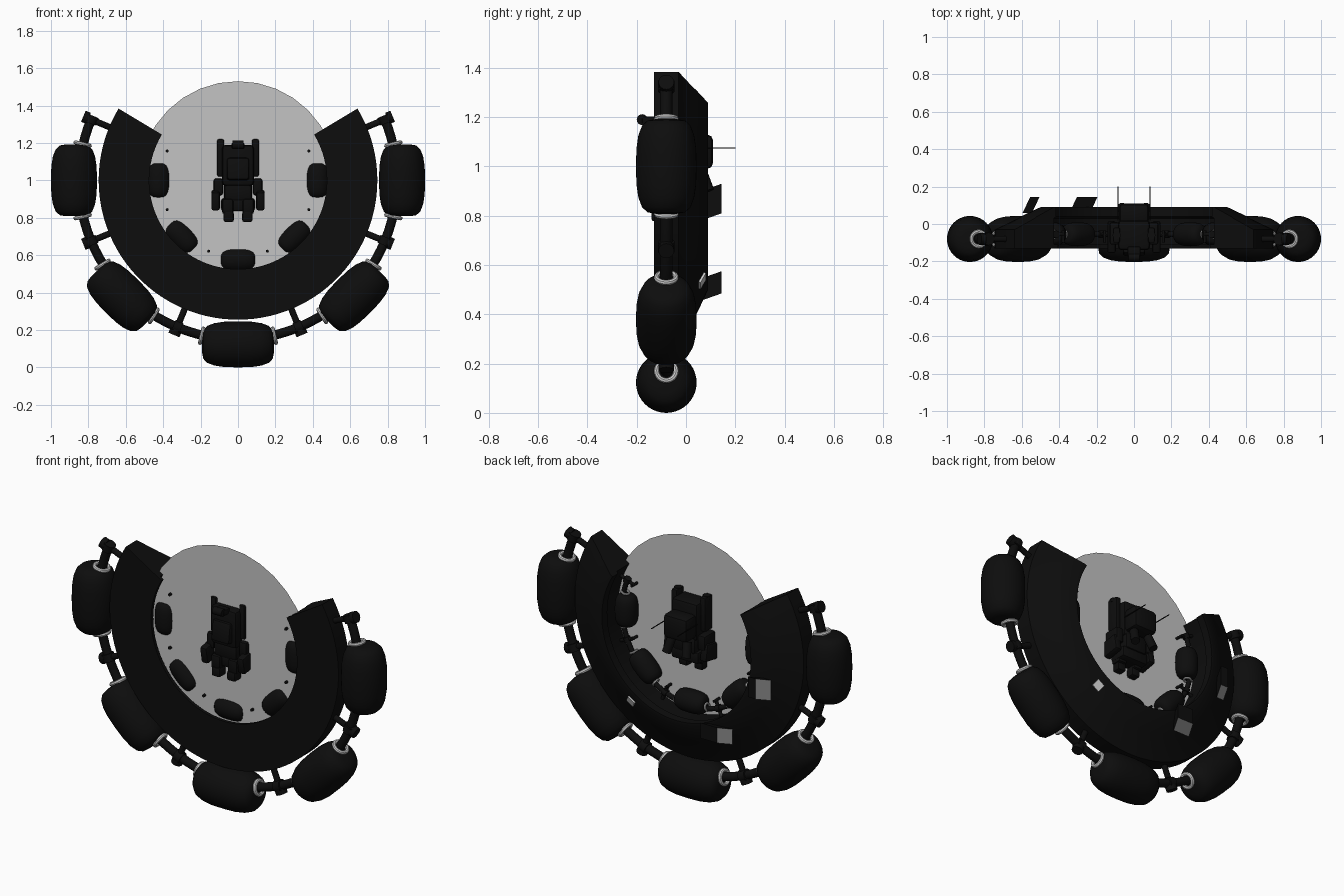
import bpy, bmesh, math
from math import cos, sin, radians, pi
from mathutils import Matrix, Vector

if "Cube" in bpy.data.objects:
    bpy.data.objects.remove(bpy.data.objects["Cube"], do_unlink=True)

CENTER = 1.0        # height of the ring's axis
POD_Y = -0.08       # depth of the outer rail
INNER_Y = -0.055    # depth of the inner rail


def material(name, value):
    m = bpy.data.materials.new(name)
    m.use_nodes = True
    colour = (value, value, value, 1)
    m.diffuse_color = colour
    m.node_tree.nodes["Principled BSDF"].inputs["Base Color"].default_value = colour
    return m


black = material("black_armour", 0.004)
glass = material("pale_screen", 0.55)
silver = material("silver_collar", 0.6)
grey = material("grey_fin", 0.4)


def finish(name, bm, mats, smooth=True):
    bmesh.ops.recalc_face_normals(bm, faces=bm.faces)
    mesh = bpy.data.meshes.new(name)
    bm.to_mesh(mesh)
    bm.free()
    for m in mats:
        mesh.materials.append(m)
    ob = bpy.data.objects.new(name, mesh)
    bpy.context.collection.objects.link(ob)
    if smooth:
        bpy.ops.object.select_all(action='DESELECT')
        ob.select_set(True)
        bpy.context.view_layer.objects.active = ob
        bpy.ops.object.shade_smooth_by_angle(angle=radians(35))
    return ob


def place(r, deg, y):
    """Local x is radial and local z tangent at an angle on the ring."""
    a = radians(deg)
    return (Matrix.Translation((r * cos(a), y, CENTER + r * sin(a)))
            @ Matrix.Rotation(-a, 4, 'Y'))


def sweep(name, profile, start, end, steps, mat):
    """Carry a closed (radius, y) profile around the ring axis."""
    bm = bmesh.new()
    rows = []
    for i in range(steps + 1):
        a = radians(start + (end - start) * i / steps)
        rows.append([bm.verts.new((r * cos(a), y, CENTER + r * sin(a))) for r, y in profile])
    n = len(profile)
    for a, b in zip(rows, rows[1:]):
        for j in range(n):
            bm.faces.new((a[j], a[(j + 1) % n], b[(j + 1) % n], b[j]))
    bm.faces.new(rows[0])
    bm.faces.new(rows[-1])
    return finish(name, bm, [mat])


def lathe(name, profile, matrix, mat, sides=32, closed=False):
    """Turn a (radius, height) profile around local z."""
    bm = bmesh.new()
    rows = [[bm.verts.new((r * cos(2 * pi * k / sides), r * sin(2 * pi * k / sides), h))
             for k in range(sides)] for r, h in profile]
    pairs = list(zip(rows, rows[1:])) + ([(rows[-1], rows[0])] if closed else [])
    for a, b in pairs:
        for k in range(sides):
            q = (k + 1) % sides
            bm.faces.new((a[k], a[q], b[q], b[k]))
    if not closed:
        bm.faces.new(rows[0])
        bm.faces.new(rows[-1])
    bm.transform(matrix)
    return finish(name, bm, [mat])


def rod(name, p, q, radius, mat=black, sides=12):
    p, q = Vector(p), Vector(q)
    turn = (q - p).to_track_quat('Z', 'Y').to_matrix().to_4x4()
    return lathe(name, [(radius, 0), (radius, (q - p).length)],
                 Matrix.Translation(p) @ turn, mat, sides)


def box(name, loc, size, bevel=0.01, tilt=0):
    bm = bmesh.new()
    bmesh.ops.create_cube(bm, size=1)
    bm.transform(Matrix.Translation(loc) @ Matrix.Rotation(radians(tilt), 4, 'X')
                 @ Matrix.Diagonal((*size, 1)))
    if bevel:
        bmesh.ops.bevel(bm, geom=bm.edges[:], offset=bevel, segments=2, affect='EDGES', profile=0.5)
    return finish(name, bm, [black])


def circle(r, y, radius, n=12):
    return [(r + radius * cos(2 * pi * k / n), y + radius * sin(2 * pi * k / n)) for k in range(n)]


# Horseshoe body with a sloped back and a shallow inner channel
sweep("ring_body", [(0.475, -0.13), (0.745, -0.13), (0.745, -0.03), (0.62, 0.03), (0.605, 0.04),
                    (0.5, 0.09), (0.485, 0.09), (0.485, 0.04), (0.5, 0.03), (0.5, -0.11),
                    (0.475, -0.11)], -211, 31, 72, black)

# Thin round screen
bm = bmesh.new()
bmesh.ops.create_circle(bm, cap_ends=True, segments=32, radius=0.53)
bm.transform(Matrix.Translation((0, -0.085, CENTER)) @ Matrix.Rotation(pi / 2, 4, 'X'))
finish("round_screen", bm, [glass], False)

# Outer and inner rails
sweep("outer_rail", circle(0.85, POD_Y, 0.025), -203, 23, 60, black)
sweep("inner_rail", circle(0.455, INNER_Y, 0.014), -203, 23, 60, black)

# Barrel pods with collars at both ends
BARREL = [(0.35, -1), (0.62, -0.97), (0.8, -0.86), (0.92, -0.66), (0.985, -0.38), (1, 0)]
BARREL += [(r, -t) for r, t in reversed(BARREL[:-1])]


def pod(label, deg, r, y, radius, half, rail_r):
    lathe(label + "_pod", [(a * radius, t * half) for a, t in BARREL], place(r, deg, y), black, 40)
    swing = math.degrees(half / r) + 0.6
    for s in (-1, 1):
        lathe(label + "_collar",
              [(radius * (0.32 + 0.09 * cos(k * pi / 4)), radius * 0.09 * sin(k * pi / 4))
               for k in range(8)], place(rail_r, deg + s * swing, y), silver, 24, True)


for deg in range(-180, 1, 45):
    pod("outer", deg, 0.877, POD_Y, 0.123, 0.192, 0.853)
    pod("inner", deg, 0.425, INNER_Y, 0.064, 0.092, 0.445)

# Brackets tying the rails to the body
for k in range(6):
    deg = -202.5 + 45 * k

    def at(r, y):
        return place(r, deg, y).translation
    rod("outer_bracket", at(0.72, POD_Y), at(0.89, POD_Y), 0.017)
    rod("outer_bracket_cap", at(0.865, POD_Y), at(0.895, POD_Y), 0.032, sides=16)
    lathe("outer_rail_sleeve", [(0.034, -0.022), (0.034, 0.022)], place(0.85, deg, POD_Y), black, 16)
    rod("inner_bracket", at(0.41, INNER_Y), at(0.52, INNER_Y), 0.01)
    rod("inner_bracket_pin", at(0.41, INNER_Y + 0.02), at(0.41, -0.1), 0.008)
    lathe("inner_rail_sleeve", [(0.02, -0.014), (0.02, 0.014)], place(0.455, deg, INNER_Y), black, 12)


# Slanted fins on the back, grey on the outward side
def fin(x, z, width, height):
    bm = bmesh.new()
    bmesh.ops.create_cube(bm, size=1)
    for v in bm.verts:
        lift = v.co.y + 0.5
        v.co = Vector((x + v.co.x * width + 0.04 * lift, 0.06 + 0.085 * lift,
                       z + v.co.z * height + 0.03 * lift))
    bmesh.ops.recalc_face_normals(bm, faces=bm.faces)
    for f in bm.faces:
        f.material_index = 1 if f.normal.x < -0.7 or f.normal.z < -0.7 else 0
    finish("back_fin", bm, [black, grey], False)


fin(-0.29, 0.5, 0.11, 0.09)
fin(-0.57, 0.84, 0.05, 0.12)

# Small pale plate on the back slope
bm = bmesh.new()
bmesh.ops.create_cube(bm, size=1)
bm.transform(place(0.56, -56, 0.066) @ Matrix.Rotation(radians(-25.5), 4, 'Z')
             @ Matrix.Diagonal((0.05, 0.009, 0.05, 1)))
finish("pale_plate", bm, [silver], False)

# Central machine: torso, back pack, head and hips
box("torso", (0, -0.06, 1.08), (0.17, 0.16, 0.22), 0.02)
box("chest_plate", (0, -0.14, 1.06), (0.12, 0.05, 0.12), 0.015, -8)
box("back_pack", (0, 0.055, 1.06), (0.16, 0.11, 0.14), 0.025)
box("waist", (0, -0.05, 0.94), (0.15, 0.15, 0.1), 0.02)
box("hips", (0, -0.05, 0.87), (0.18, 0.13, 0.07), 0.015)
box("head", (0, -0.15, 1.185), (0.07, 0.06, 0.035), 0.01)
rod("sensor", (-0.03, -0.178, 1.19), (0.03, -0.178, 1.19), 0.022, sides=16)

# Paired limbs, posts and aerials
for side in (-1, 1):
    box("shoulder_post", (side * 0.093, -0.06, 1.12), (0.036, 0.08, 0.2), 0.008)
    rod("post_cap", (side * 0.093, -0.06, 1.2), (side * 0.093, -0.06, 1.222), 0.022)
    box("upper_arm", (side * 0.105, -0.05, 0.965), (0.05, 0.12, 0.09), 0.012)
    box("forearm", (side * 0.12, -0.07, 0.9), (0.045, 0.16, 0.1), 0.012, 10)
    box("thigh", (side * 0.055, -0.08, 0.86), (0.06, 0.11, 0.08), 0.012)
    box("foot", (side * 0.05, -0.09, 0.805), (0.055, 0.1, 0.055), 0.01)
    rod("thruster", (side * 0.05, 0.06, 0.98), (side * 0.065, 0.09, 0.9), 0.025, sides=16)
    rod("aerial", (side * 0.085, 0.02, 1.075), (side * 0.085, 0.2, 1.075), 0.003, sides=6)
